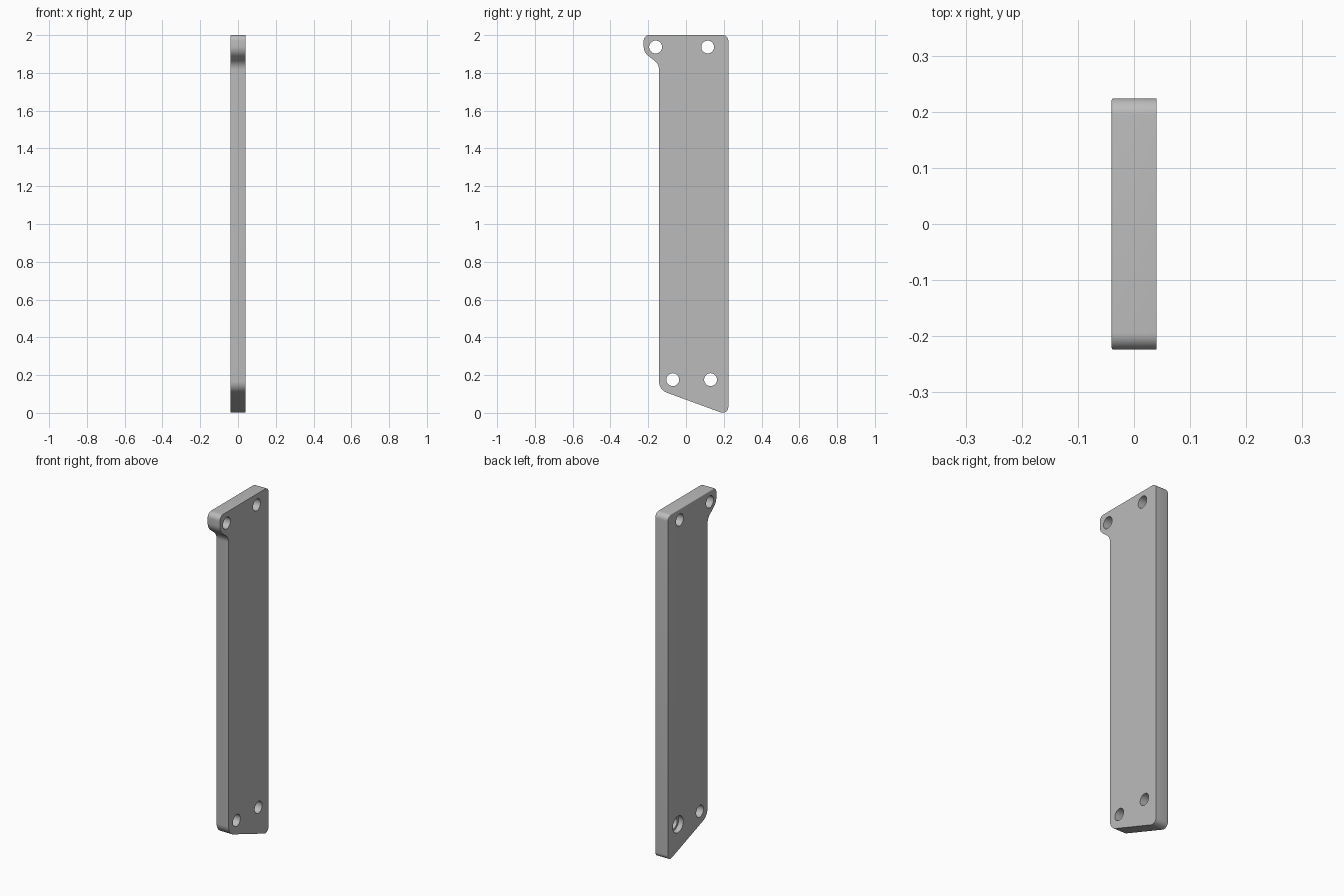
import bpy, bmesh, math
from mathutils import Vector, Matrix

cube = bpy.data.objects.get("Cube")
if cube:
    bpy.data.objects.remove(cube)

HALF = 0.04      # half the plate thickness
EDGE = 0.004     # small rounded rim on the left-hand face
HOLE = 0.034     # screw hole radius

# Plate outline as (y, z, corner radius)
OUTLINE = [
    (0.224, 2.0, 0.03), (-0.224, 2.0, 0.03), (-0.224, 1.909, 0.064),
    (-0.143, 1.846, 0.06), (-0.143, 0.122, 0.065), (0.224, -0.012, 0.03),
]
HOLES = [(-0.161, 1.937), (0.115, 1.937), (-0.07, 0.176), (0.13, 0.176)]


def rounded(corners, steps=10):
    """Replace each corner with an arc tangent to both sides."""
    points = []
    for i, (y, z, r) in enumerate(corners):
        p = Vector((y, z))
        a = (Vector(corners[i - 1][:2]) - p).normalized()
        b = (Vector(corners[(i + 1) % len(corners)][:2]) - p).normalized()
        half = a.angle(b) / 2
        centre = p + (a + b).normalized() * r / math.sin(half)
        start = p + a * r / math.tan(half) - centre
        end = p + b * r / math.tan(half) - centre
        sweep = start.angle(end)
        for k in range(steps + 1):
            t = k / steps
            points.append(centre + (start * math.sin((1 - t) * sweep)
                                    + end * math.sin(t * sweep)) / math.sin(sweep))
    return points


def add_object(name, bm):
    bmesh.ops.recalc_face_normals(bm, faces=bm.faces)
    mesh = bpy.data.meshes.new(name)
    bm.to_mesh(mesh)
    bm.free()
    obj = bpy.data.objects.new(name, mesh)
    bpy.context.collection.objects.link(obj)
    return obj


def cut_cylinder(target, y, z, radius, x0, x1):
    """Drill a round hole along x from x0 to x1."""
    bm = bmesh.new()
    place = Matrix.Translation(((x0 + x1) / 2, y, z)) @ Matrix.Rotation(math.pi / 2, 4, 'Y')
    bmesh.ops.create_cone(bm, cap_ends=True, segments=40, radius1=radius,
                          radius2=radius, depth=x1 - x0, matrix=place)
    cutter = add_object("hole_cutter", bm)
    cutter.hide_render = True
    mod = target.modifiers.new("hole", 'BOOLEAN')
    mod.operation = 'DIFFERENCE'
    mod.solver = 'EXACT'
    mod.object = cutter
    bpy.ops.object.modifier_apply(modifier=mod.name)
    bpy.data.objects.remove(cutter)


# Plate body: extruded outline with a softened rim on one face
bm = bmesh.new()
face = bm.faces.new([bm.verts.new((-HALF, p.x, p.y)) for p in rounded(OUTLINE)])
rim = list(face.edges)
grown = bmesh.ops.extrude_face_region(bm, geom=[face], use_keep_orig=True)
bmesh.ops.translate(bm, vec=(2 * HALF, 0, 0),
                    verts=[v for v in grown["geom"] if isinstance(v, bmesh.types.BMVert)])
bmesh.ops.recalc_face_normals(bm, faces=bm.faces)
bmesh.ops.bevel(bm, geom=rim, offset=EDGE, segments=3, profile=0.5, affect='EDGES')
plate = add_object("mounting_plate", bm)

# Single grey finish
grey = bpy.data.materials.new("plain_grey")
colour = (0.5, 0.5, 0.5, 1)
grey.diffuse_color = colour
grey.use_nodes = True
grey.node_tree.nodes["Principled BSDF"].inputs["Base Color"].default_value = colour
plate.data.materials.append(grey)

# Four through holes, one with a counterbore
bpy.ops.object.select_all(action='DESELECT')
plate.select_set(True)
bpy.context.view_layer.objects.active = plate
for y, z in HOLES:
    cut_cylinder(plate, y, z, HOLE, -0.1, 0.1)
cut_cylinder(plate, *HOLES[3], 0.048, -0.1, -0.01)

bpy.ops.object.shade_smooth_by_angle(angle=math.radians(32))
